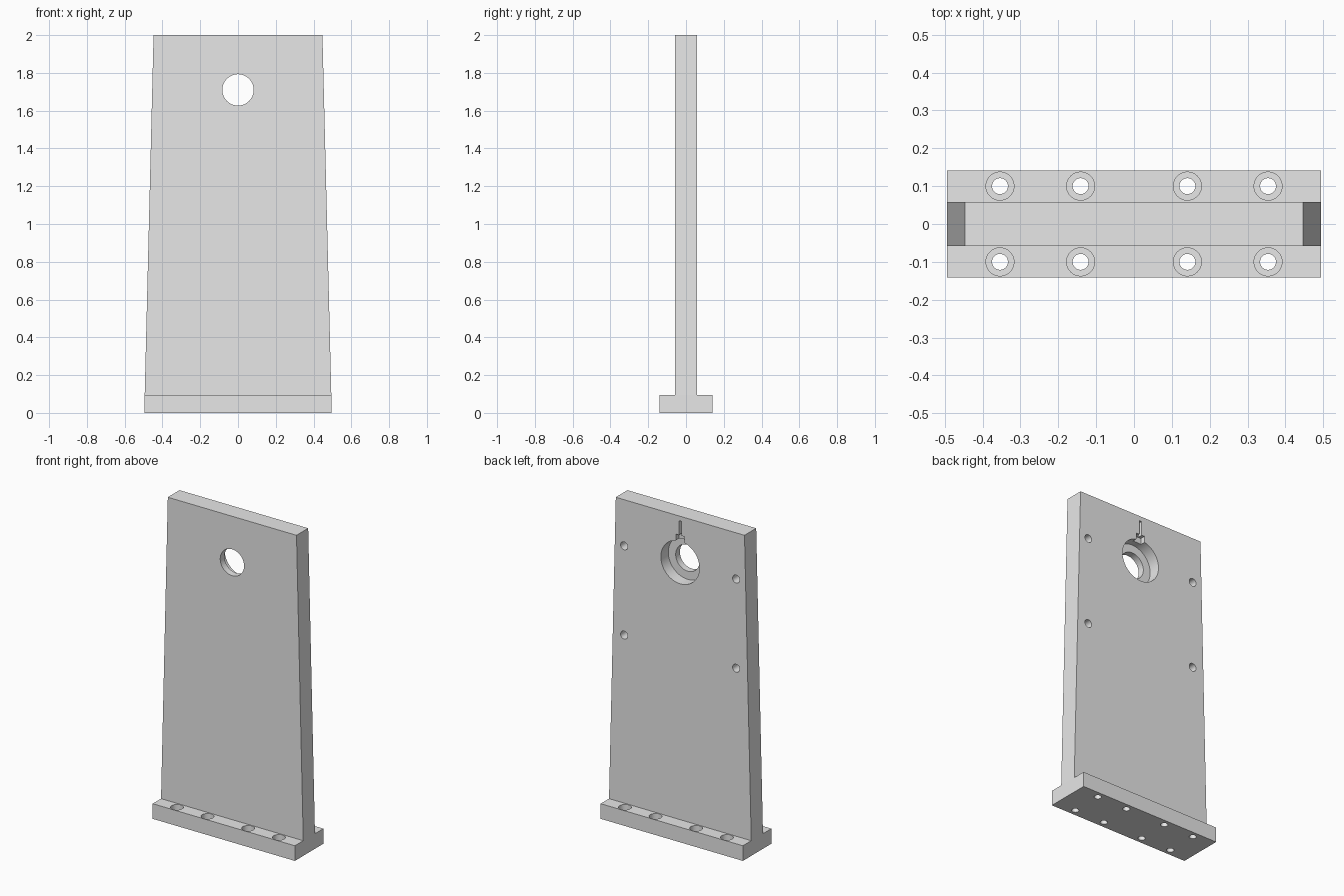
import bpy
import bmesh
import math
from mathutils import Matrix, Vector

cube = bpy.data.objects.get("Cube")
if cube:
    bpy.data.objects.remove(cube, do_unlink=True)

grey = bpy.data.materials.new("plain grey")
grey.use_nodes = True
colour = (0.8, 0.8, 0.8, 1)
grey.diffuse_color = colour
grey.node_tree.nodes["Principled BSDF"].inputs["Base Color"].default_value = colour

BASE_TOP = 0.095
BACK = 0.058
BORE_Z = 1.71


def add_object(name, bm):
    bmesh.ops.recalc_face_normals(bm, faces=bm.faces)
    mesh = bpy.data.meshes.new(name)
    bm.to_mesh(mesh)
    bm.free()
    mesh.materials.append(grey)
    obj = bpy.data.objects.new(name, mesh)
    bpy.context.collection.objects.link(obj)
    return obj


def box(name, low, high):
    low, high = Vector(low), Vector(high)
    bm = bmesh.new()
    bmesh.ops.create_cube(bm, size=1)
    bmesh.ops.scale(bm, vec=high - low, verts=bm.verts)
    bmesh.ops.translate(bm, vec=(low + high) / 2, verts=bm.verts)
    return add_object(name, bm)


def cylinder(name, start, end, radius, sides=48):
    start, end = Vector(start), Vector(end)
    axis = end - start
    turn = Vector((0, 0, 1)).rotation_difference(axis).to_matrix().to_4x4()
    bm = bmesh.new()
    bmesh.ops.create_cone(bm, cap_ends=True, segments=sides, radius1=radius,
                          radius2=radius, depth=axis.length,
                          matrix=Matrix.Translation((start + end) / 2) @ turn)
    return add_object(name, bm)


def cut(target, cutter):
    cutter.hide_render = True
    mod = target.modifiers.new("cut", "BOOLEAN")
    mod.operation = "DIFFERENCE"
    mod.solver = "EXACT"
    mod.object = cutter
    bpy.context.view_layer.objects.active = target
    bpy.ops.object.modifier_apply(modifier=mod.name)
    bpy.data.objects.remove(cutter, do_unlink=True)


def smooth(obj):
    bpy.ops.object.select_all(action="DESELECT")
    obj.select_set(True)
    bpy.context.view_layer.objects.active = obj
    bpy.ops.object.shade_smooth_by_angle(angle=math.radians(30))


# Base bar with two rows of counterbored bolt holes
base = box("base_bar", (-0.494, -0.141, 0), (0.494, 0.141, BASE_TOP))
for x in (-0.354, -0.141, 0.141, 0.354):
    for y in (-0.1, 0.1):
        cut(base, cylinder("bolt_hole", (x, y, -0.1), (x, y, 0.2), 0.021))
        cut(base, cylinder("counterbore", (x, y, 0.045), (x, y, 0.2), 0.037))

# Tapered upright plate
bm = bmesh.new()
outline = [(-0.494, BASE_TOP), (0.494, BASE_TOP), (0.447, 2), (-0.447, 2)]
face = bm.faces.new([bm.verts.new((x, -BACK, z)) for x, z in outline])
side = bmesh.ops.extrude_face_region(bm, geom=[face])
bmesh.ops.translate(bm, vec=(0, 2 * BACK, 0),
                    verts=[v for v in side["geom"] if isinstance(v, bmesh.types.BMVert)])
plate = add_object("upright_plate", bm)

# Stepped bore, wider from the back
cut(plate, cylinder("bore", (0, -0.2, BORE_Z), (0, 0.2, BORE_Z), 0.083, 64))
cut(plate, cylinder("wide_bore", (0, -0.016, BORE_Z), (0, 0.2, BORE_Z), 0.134, 64))

# Narrow slot and its wider notch above the bore
cut(plate, box("notch", (-0.03, 0.025, 1.8), (0.03, 0.2, 1.88)))
cut(plate, box("slot", (-0.009, 0.03, 1.86), (0.009, 0.2, 1.97)))

# Blind mounting holes in the back
for x in (-0.389, 0.389):
    for z in (1.15, BORE_Z):
        cut(plate, cylinder("blind_hole", (x, 0, z), (x, 0.2, z), 0.025, 32))

for part in (base, plate):
    smooth(part)
